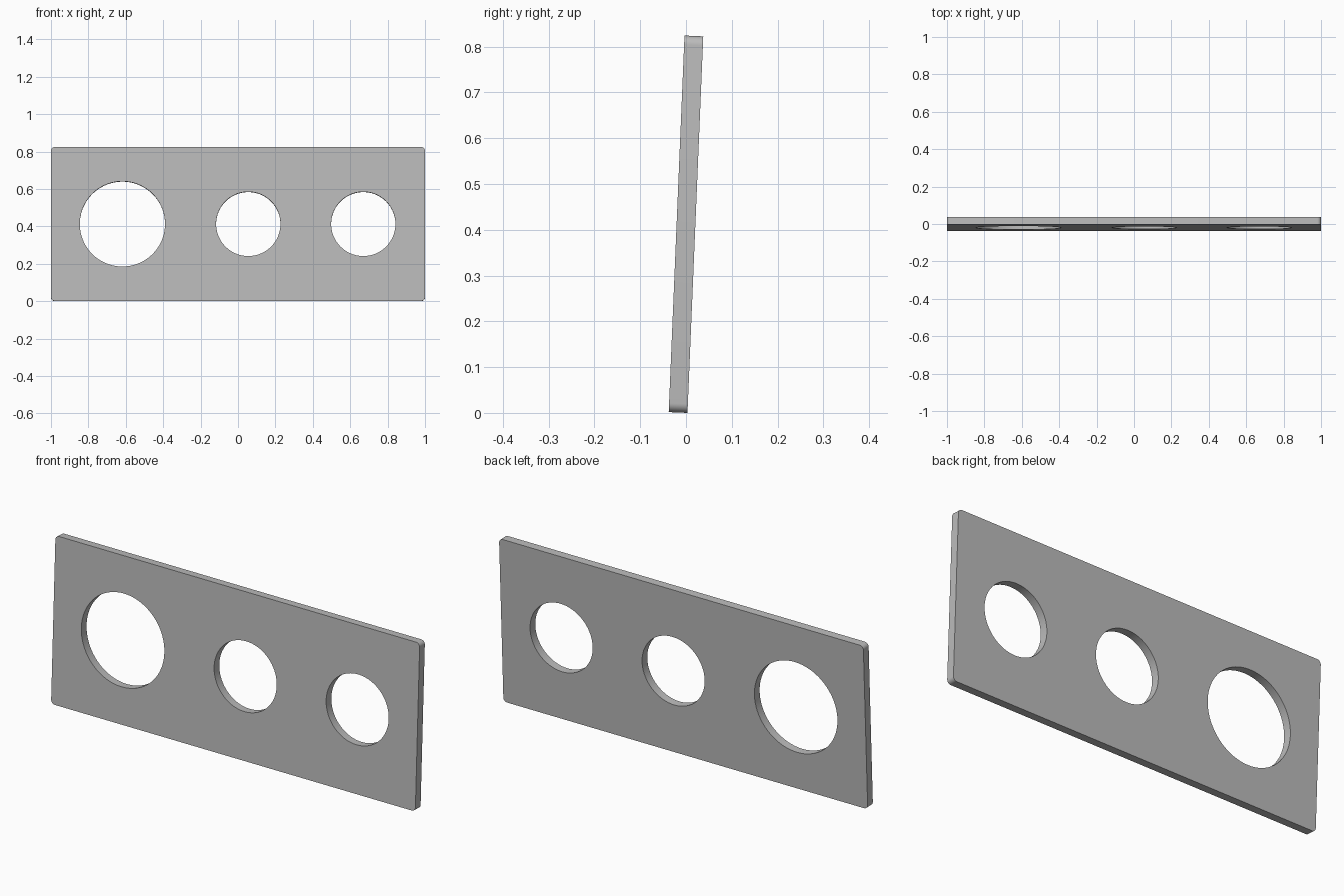
import bpy
import bmesh
from math import sin, cos, pi, radians
from mathutils import Matrix

cube = bpy.data.objects.get("Cube")
if cube:
    bpy.data.objects.remove(cube, do_unlink=True)

HEIGHT, THICK, CORNER = 0.823, 0.041, 0.02
TILT = radians(2.4)


def arc(cx, cy, r, start, end, steps):
    """Points along an arc, both ends included."""
    angles = [start + (end - start) * i / steps for i in range(steps + 1)]
    return [(cx + r * cos(a), cy + r * sin(a)) for a in angles]


def add_outline(curve, points):
    spline = curve.splines.new('POLY')
    spline.points.add(len(points) - 1)
    for p, (x, y) in zip(spline.points, points):
        p.co = (x, y, 0, 1)
    spline.use_cyclic_u = True


# Flat profile: rounded rectangle with three round holes
profile = bpy.data.curves.new("panel_profile", 'CURVE')
profile.dimensions = '2D'
profile.fill_mode = 'BOTH'
profile.extrude = THICK / 2

ix, iy = 1 - CORNER, HEIGHT / 2 - CORNER
outline = []
for k, (sx, sy) in enumerate([(1, 1), (-1, 1), (-1, -1), (1, -1)]):
    outline += arc(sx * ix, sy * iy, CORNER, k * pi / 2, (k + 1) * pi / 2, 8)
add_outline(profile, outline)

for x, r in [(-0.618, 0.228), (0.055, 0.172), (0.67, 0.172)]:
    add_outline(profile, arc(x, 0, r, 0, 2 * pi, 72)[:-1])

# Turn the profile into a solid mesh
helper = bpy.data.objects.new("panel_profile", profile)
bpy.context.scene.collection.objects.link(helper)
bpy.context.view_layer.update()
depsgraph = bpy.context.evaluated_depsgraph_get()
mesh = bpy.data.meshes.new_from_object(helper.evaluated_get(depsgraph))
bpy.data.objects.remove(helper, do_unlink=True)

# Stand it upright, lean it back and rest it on the ground
bm = bmesh.new()
bm.from_mesh(mesh)
bmesh.ops.remove_doubles(bm, verts=bm.verts, dist=0.0001)
bmesh.ops.recalc_face_normals(bm, faces=bm.faces)
bm.transform(Matrix.Rotation(pi / 2 - TILT, 4, 'X'))
bm.transform(Matrix.Translation((0, 0, -min(v.co.z for v in bm.verts))))
bm.to_mesh(mesh)
bm.free()

panel = bpy.data.objects.new("panel", mesh)
bpy.context.scene.collection.objects.link(panel)

# Plain grey finish
grey = bpy.data.materials.new("plain_grey")
grey.use_nodes = True
colour = (0.5, 0.5, 0.5, 1)
grey.diffuse_color = colour
grey.node_tree.nodes["Principled BSDF"].inputs["Base Color"].default_value = colour
mesh.materials.clear()
mesh.materials.append(grey)

# Smooth round edges, keep the rims sharp
bpy.ops.object.select_all(action='DESELECT')
panel.select_set(True)
bpy.context.view_layer.objects.active = panel
bpy.ops.object.shade_smooth_by_angle(angle=radians(30))
